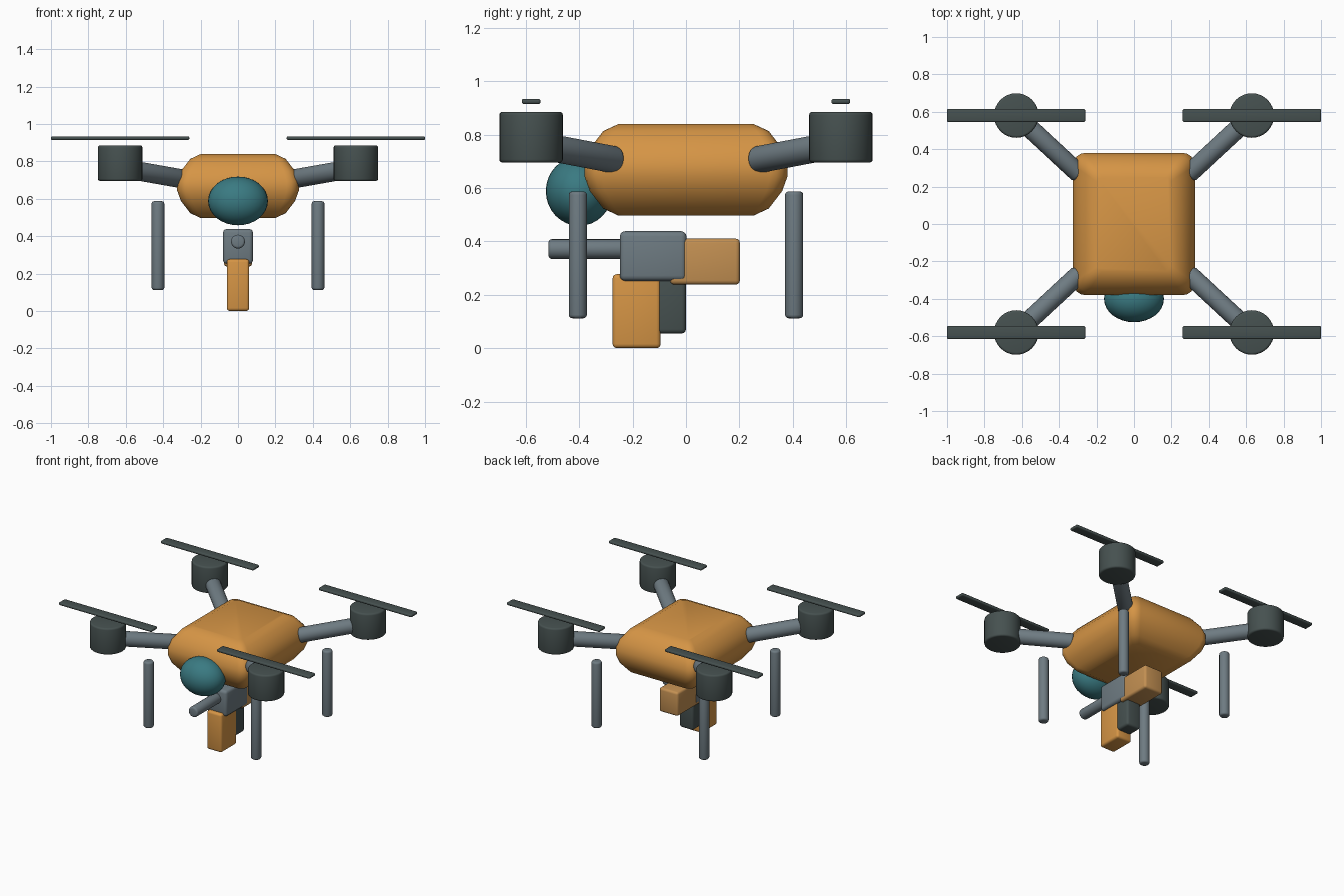
import bpy, bmesh, math
from mathutils import Vector, Matrix

if "Cube" in bpy.data.objects:
    bpy.data.objects.remove(bpy.data.objects["Cube"], do_unlink=True)


def material(name, rgb):
    m = bpy.data.materials.new(name)
    m.use_nodes = True
    m.diffuse_color = (*rgb, 1)
    m.node_tree.nodes["Principled BSDF"].inputs["Base Color"].default_value = (*rgb, 1)
    return m


ORANGE = material("orange", (0.67, 0.30, 0.06))
TAN = material("muted orange", (0.55, 0.28, 0.085))
GREY = material("steel grey", (0.156, 0.198, 0.223))
DARK = material("charcoal", (0.061, 0.082, 0.08))
TEAL = material("teal", (0.042, 0.195, 0.223))


def finish(name, bm, mat, bevel=0.0, matrix=None, angle=50):
    """Bevel the sharp edges, place the mesh and shade it."""
    if bevel:
        sharp = [e for e in bm.edges if e.calc_face_angle(0) > math.radians(40)]
        bmesh.ops.bevel(bm, geom=sharp, offset=bevel, segments=3, profile=0.5,
                        affect='EDGES', clamp_overlap=True)
    if matrix:
        bm.transform(matrix)
    bmesh.ops.recalc_face_normals(bm, faces=bm.faces)
    mesh = bpy.data.meshes.new(name)
    bm.to_mesh(mesh)
    bm.free()
    mesh.materials.append(mat)
    ob = bpy.data.objects.new(name, mesh)
    bpy.context.collection.objects.link(ob)
    bpy.ops.object.select_all(action='DESELECT')
    ob.select_set(True)
    bpy.context.view_layer.objects.active = ob
    bpy.ops.object.shade_smooth_by_angle(angle=math.radians(angle))
    return ob


def box(name, lo, hi, mat, bevel):
    lo, hi = Vector(lo), Vector(hi)
    bm = bmesh.new()
    bmesh.ops.create_cube(bm, size=1)
    bm.transform(Matrix.Translation((lo + hi) / 2) @ Matrix.Diagonal((*(hi - lo), 1)))
    return finish(name, bm, mat, bevel)


def rod(name, start, end, radius, mat, bevel, sides=24):
    start, end = Vector(start), Vector(end)
    axis = end - start
    bm = bmesh.new()
    bmesh.ops.create_cone(bm, cap_ends=True, segments=sides, radius1=radius,
                          radius2=radius, depth=axis.length)
    turn = axis.to_track_quat('Z', 'Y').to_matrix().to_4x4()
    return finish(name, bm, mat, bevel, Matrix.Translation((start + end) / 2) @ turn)


def rounded_ring(bm, hx, hy, r, z, steps=4):
    ring = []
    for corner, (sx, sy) in enumerate([(1, 1), (-1, 1), (-1, -1), (1, -1)]):
        for i in range(steps + 1):
            a = math.pi / 2 * (corner + i / steps)
            ring.append(bm.verts.new((sx * (hx - r) + r * math.cos(a),
                                      sy * (hy - r) + r * math.sin(a), z)))
    return ring


# Body: rounded slab lofted through inset rings
bm = bmesh.new()
half = [(0, 0.025), (0.02, 0.08), (0.07, 0.145), (0.128, 0.172)]
levels = [(d, -h) for d, h in reversed(half)] + half
rings = [rounded_ring(bm, 0.325 - d, 0.38 - d, 0.065 - 0.3 * d, 0.668 + h)
         for d, h in levels]
for low, high in zip(rings, rings[1:]):
    for i in range(len(low)):
        j = (i + 1) % len(low)
        bm.faces.new((low[i], low[j], high[j], high[i]))
bm.faces.new(rings[0])
bm.faces.new(rings[-1])
finish("body", bm, ORANGE)

# Sensor dome on the nose
bm = bmesh.new()
bmesh.ops.create_uvsphere(bm, u_segments=32, v_segments=16, radius=1)
finish("sensor_dome", bm, TEAL, matrix=Matrix.Translation((0, -0.4, 0.588))
       @ Matrix.Diagonal((0.16, 0.125, 0.13, 1)))

# Four arms with motors, blades and legs
for fb, sy in (("front", -1), ("back", 1)):
    for side, sx in (("left", 1), ("right", -1)):
        tag = f"{fb}_{side}"
        x, y = 0.63 * sx, 0.58 * sy
        rod(f"arm_{tag}", (0.29 * sx, 0.265 * sy, 0.705), (x, y, 0.765), 0.051, GREY, 0.015)
        rod(f"motor_{tag}", (x, y, 0.695), (x, y, 0.885), 0.119, DARK, 0.012, 32)
        box(f"blade_{tag}", (x - 0.37, y - 0.035, 0.914), (x + 0.37, y + 0.035, 0.934),
            DARK, 0.008)
        lx, ly = 0.428 * sx, 0.405 * sy
        rod(f"leg_{tag}", (lx, ly, 0.112), (lx, ly, 0.587), 0.034, GREY, 0.013)

# Slung tool under the body
box("tool_housing", (-0.08, -0.248, 0.252), (0.08, 0.002, 0.438), GREY, 0.02)
rod("tool_barrel", (0, -0.515, 0.371), (0, -0.2, 0.371), 0.037, GREY, 0.012)
box("tool_front_grip", (-0.06, -0.275, 0), (0.06, -0.095, 0.277), ORANGE, 0.016)
box("tool_rear_grip", (-0.055, -0.125, 0.055), (0.055, 0, 0.3), DARK, 0.016)
box("tool_stock", (-0.075, -0.06, 0.238), (0.075, 0.202, 0.41), TAN, 0.016)
